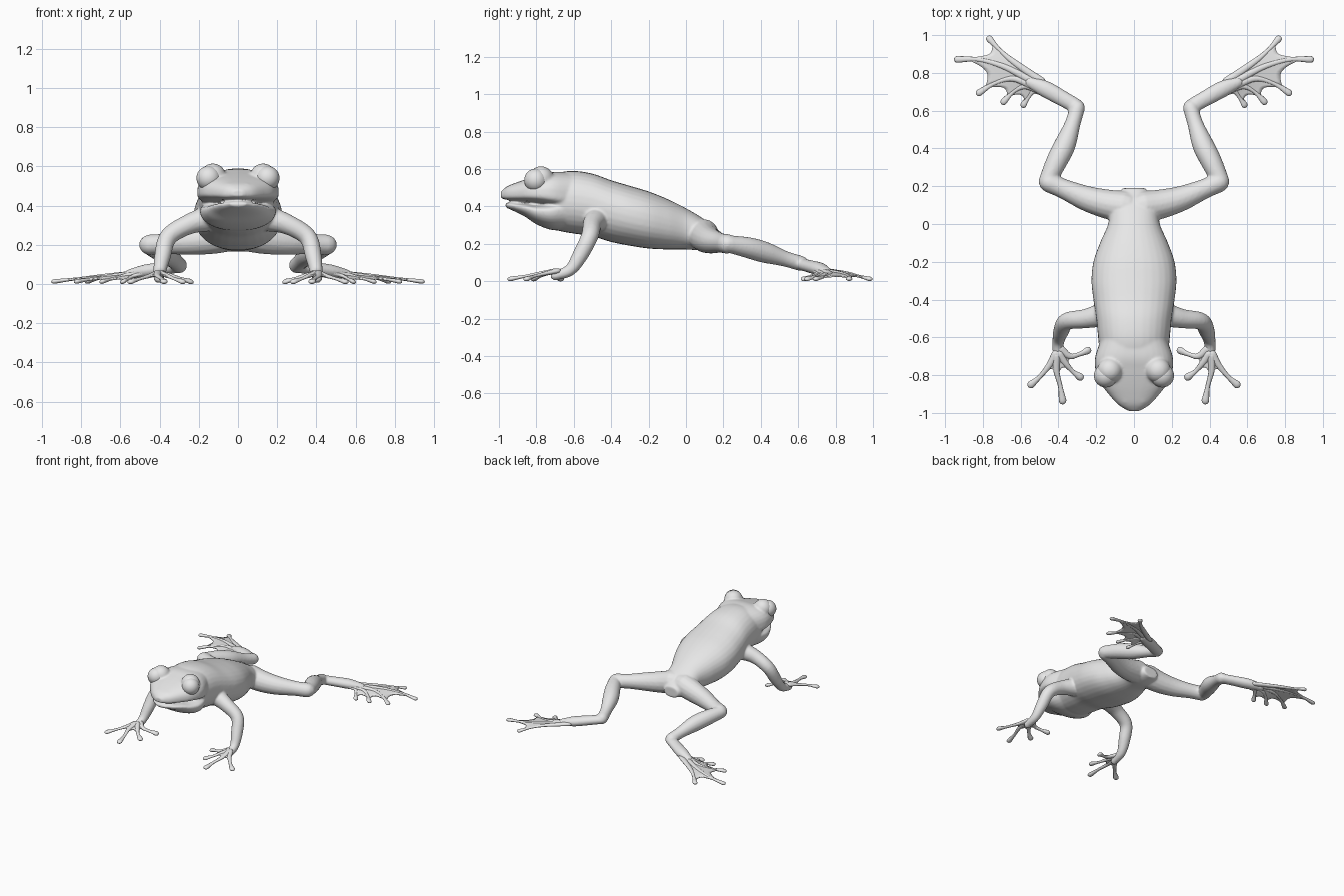
import bpy, bmesh, math
from mathutils import Vector, Matrix

if "Cube" in bpy.data.objects:
    bpy.data.objects.remove(bpy.data.objects["Cube"])

grey = bpy.data.materials.new("skin_grey")
grey.use_nodes = True
grey.diffuse_color = (0.8, 0.8, 0.8, 1)
grey.node_tree.nodes["Principled BSDF"].inputs["Base Color"].default_value = (0.8, 0.8, 0.8, 1)


def spline(keys, steps=6):
    """Smooth path through keys of any dimension."""
    k = [Vector(p) for p in keys]
    k = [k[0] * 2 - k[1]] + k + [k[-1] * 2 - k[-2]]
    out = []
    for a, b, c, d in zip(k, k[1:], k[2:], k[3:]):
        for i in range(steps):
            t = i / steps
            out.append((b * 2 + (c - a) * t + (a * 2 - b * 5 + c * 4 - d) * t**2
                        + (b * 3 - a - c * 3 + d) * t**3) * 0.5)
    return out + [k[-2]]


def bridge(bm, rings):
    """Join rings of points into a closed skin."""
    loops = [[bm.verts.new(p) for p in ring] for ring in rings]
    n = len(loops[0])
    for a, b in zip(loops, loops[1:]):
        for i in range(n):
            j = (i + 1) % n
            bm.faces.new((a[i], a[j], b[j], b[i]))
    bm.faces.new(loops[0][::-1])
    bm.faces.new(loops[-1])


def tube(bm, keys, flat=1.0, mirror=1, n=16):
    """Rounded limb; each key is x, y, z, radius."""
    path = spline(keys)
    pts = [p.to_3d() for p in path]
    rad = [p[3] for p in path]
    d0, d1 = (pts[0] - pts[1]).normalized(), (pts[-1] - pts[-2]).normalized()
    r0, r1 = rad[0], rad[-1]
    arc = [(math.sin(a), math.cos(a)) for a in (0.5, 1.0, 1.4)]
    pts = [pts[0] + d0 * r0 * s for s, c in arc[::-1]] + pts + [pts[-1] + d1 * r1 * s for s, c in arc]
    rad = [r0 * c for s, c in arc[::-1]] + rad + [r1 * c for s, c in arc]
    side, rings = None, []
    for i, (p, r) in enumerate(zip(pts, rad)):
        d = (pts[min(i + 1, len(pts) - 1)] - pts[max(i - 1, 0)]).normalized()
        side = d.cross(Vector((0, 0, 1))) if side is None else side - d * side.dot(d)
        side.normalize()
        up = side.cross(d)
        ring = []
        for j in range(n):
            a = math.tau * j / n
            q = p + side * r * math.cos(a) + up * r * flat * math.sin(a)
            ring.append((q.x * mirror, q.y, q.z))
        rings.append(ring)
    bridge(bm, rings)


def loft(bm, keys, middle=0.5, power=0.9, n=32):
    """Trunk section by section; each key is y, half width, top, bottom."""
    rings = []
    for y, w, top, bottom in spline(keys):
        mid = bottom + (top - bottom) * middle
        ring = []
        for j in range(n):
            c, s = math.cos(math.tau * j / n), math.sin(math.tau * j / n)
            h = top - mid if s > 0 else mid - bottom
            ring.append((math.copysign(abs(c)**power, c) * w, y,
                         mid + math.copysign(abs(s)**power, s) * h))
        rings.append(ring)
    bridge(bm, rings)


def ball(bm, centre, radius):
    bmesh.ops.create_uvsphere(bm, u_segments=32, v_segments=20, radius=radius,
                              matrix=Matrix.Translation(centre))


def finish(bm, name, mirrored=False):
    bmesh.ops.recalc_face_normals(bm, faces=bm.faces)
    mesh = bpy.data.meshes.new(name)
    bm.to_mesh(mesh)
    bm.free()
    mesh.materials.append(grey)
    mesh.shade_smooth()
    ob = bpy.data.objects.new(name, mesh)
    bpy.context.collection.objects.link(ob)
    if mirrored:
        ob.modifiers.new("both_sides", "MIRROR").use_mirror_merge = False
    return ob


# Trunk, skull and lower jaw
skin = bmesh.new()
loft(skin, [(-.74, .15, .55, .30), (-.68, .18, .58, .27), (-.6, .19, .59, .255),
            (-.5, .20, .575, .24), (-.4, .215, .54, .21), (-.3, .225, .51, .19),
            (-.2, .215, .48, .175), (-.1, .18, .44, .17), (0, .137, .39, .17),
            (.1, .12, .33, .165), (.19, .06, .26, .18)])
loft(skin, [(-.99, .03, .48, .445), (-.955, .085, .508, .435), (-.9, .135, .53, .43),
            (-.84, .18, .55, .425), (-.77, .205, .57, .415), (-.7, .205, .585, .40),
            (-.6, .17, .58, .38)], middle=.3, power=.75)
loft(skin, [(-.965, .04, .42, .395), (-.92, .095, .418, .375), (-.86, .14, .415, .345),
            (-.8, .175, .41, .305), (-.72, .195, .42, .275), (-.62, .17, .44, .27)],
     middle=.7)

# Brow bulges, nostrils, arms and legs
for s in (1, -1):
    ball(skin, (.128 * s, -.775, .548), .067)
    ball(skin, (.045 * s, -.935, .50), .016)
    tube(skin, [(.13, -.47, .34, .07), (.25, -.5, .305, .052), (.355, -.515, .24, .046),
                (.385, -.565, .14, .042), (.40, -.62, .06, .032), (.405, -.70, .03, .026)],
         mirror=s)
    tube(skin, [(.05, .09, .25, .085), (.14, .105, .23, .078), (.25, .135, .215, .067),
                (.37, .185, .205, .053), (.45, .22, .20, .053)], mirror=s)
    tube(skin, [(.46, .225, .20, .046), (.41, .33, .18, .056), (.365, .42, .155, .057),
                (.325, .53, .12, .042), (.30, .615, .095, .041)], mirror=s)
    tube(skin, [(.30, .62, .09, .040), (.37, .66, .08, .042), (.47, .715, .065, .044),
                (.55, .75, .052, .03)], flat=.8, mirror=s)
body = finish(skin, "body_and_limbs")
fuse = body.modifiers.new("fuse", "REMESH")
fuse.mode = "VOXEL"
fuse.voxel_size = .0075
fuse.use_smooth_shade = True
relax = body.modifiers.new("relax", "SMOOTH")
relax.factor = .5
relax.iterations = 6

# Eyes
eyes = bmesh.new()
ball(eyes, (.15, -.803, .54), .062)
finish(eyes, "eyes", True)


def toes_and_web(name, toes, radii, reach, notch):
    """Padded toes and the thin skin stretched between neighbours."""
    heights = [.055, .042, .027, .013]
    full = [[(x, y, z, r) for (x, y), z, r in zip(t, heights, radii)] for t in toes]
    bm = bmesh.new()
    for keys in full:
        tube(bm, keys, flat=.65, n=10)
    finish(bm, name + "_toes", True)
    web = bmesh.new()
    paths = [[p.to_3d() for p in spline(keys, 10)] for keys in full]

    def at(path, t):
        f = t * (len(path) - 1)
        i = min(int(f), len(path) - 2)
        return path[i].lerp(path[i + 1], f - i)

    for a, b in zip(paths, paths[1:]):
        grid = []
        for i in range(9):
            row = []
            for j in range(9):
                u = j / 8
                t = reach * i / 8 * (1 - notch * 4 * u * (1 - u))
                row.append(web.verts.new(at(a, t).lerp(at(b, t), u)))
            grid.append(row)
        for r, q in zip(grid, grid[1:]):
            for j in range(8):
                web.faces.new((r[j], r[j + 1], q[j + 1], q[j]))
    ob = finish(web, name + "_web", True)
    thick = ob.modifiers.new("thickness", "SOLIDIFY")
    thick.thickness = .008
    thick.offset = 0


# Front feet
toes_and_web("front_foot", [
    [(.39, -.66), (.34, -.70), (.29, -.69), (.245, -.67)],
    [(.395, -.69), (.36, -.74), (.325, -.78), (.285, -.81)],
    [(.41, -.70), (.41, -.78), (.39, -.86), (.378, -.935)],
    [(.415, -.69), (.45, -.75), (.50, -.81), (.545, -.85)]],
    [.022, .016, .012, .02], .5, .3)

# Hind feet
toes_and_web("hind_foot", [
    [(.49, .755), (.64, .86), (.715, .925), (.765, .98)],
    [(.52, .745), (.68, .83), (.82, .87), (.935, .872)],
    [(.53, .73), (.64, .77), (.74, .745), (.82, .695)],
    [(.51, .715), (.58, .73), (.64, .70), (.69, .648)],
    [(.48, .70), (.53, .705), (.56, .67), (.585, .632)]],
    [.022, .016, .011, .018], .86, .22)
